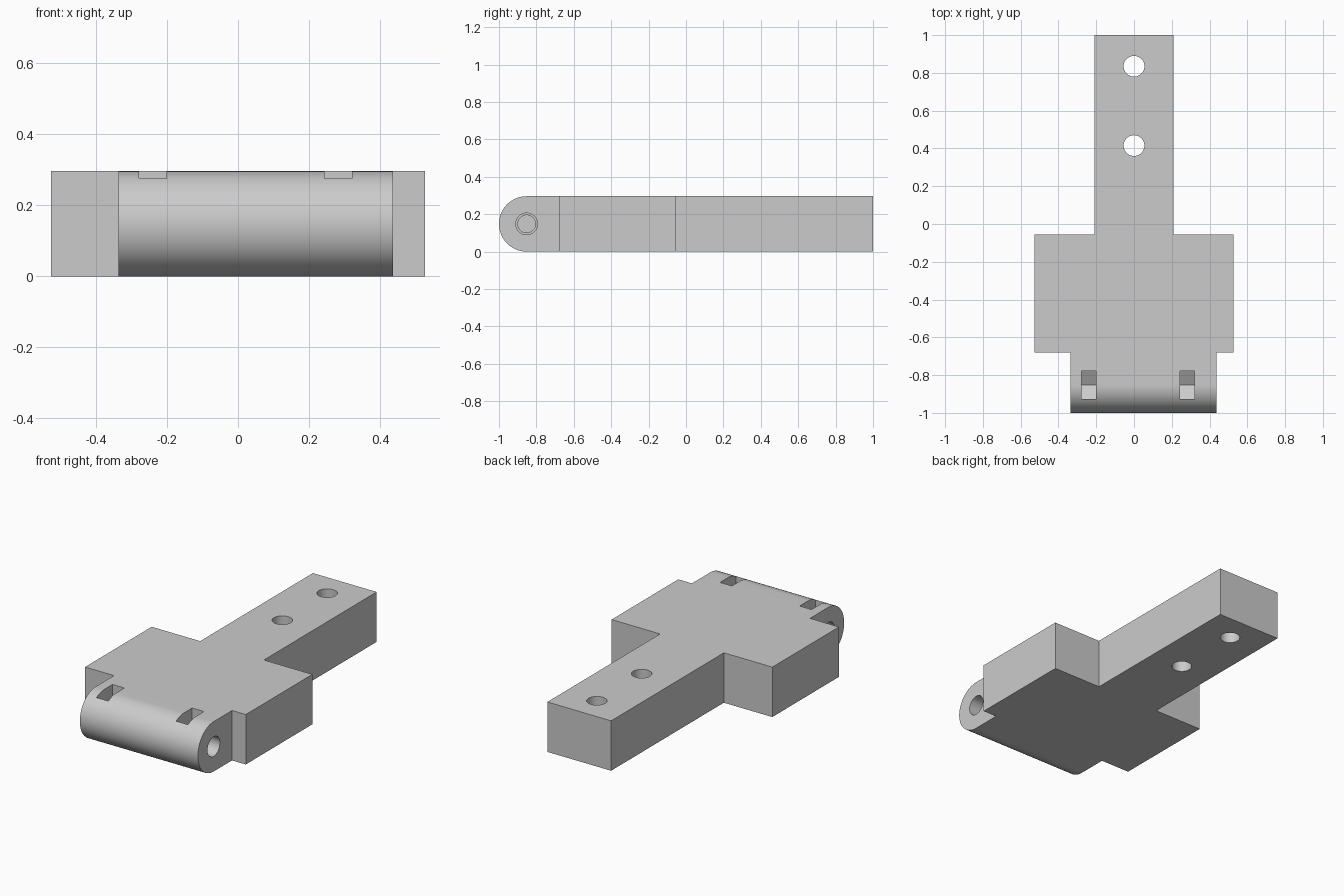
import bpy, bmesh, math
from mathutils import Vector

if "Cube" in bpy.data.objects:
    bpy.data.objects.remove(bpy.data.objects["Cube"], do_unlink=True)

H = 0.296                 # thickness of the whole part
R = H / 2                 # barrel radius
AXIS_Y = -1 + R           # pin axis
JOINT_Y = -0.68           # where barrel block meets plate

grey = bpy.data.materials.new("light grey")
grey.use_nodes = True
colour = (0.6, 0.6, 0.6, 1)
grey.diffuse_color = colour
grey.node_tree.nodes["Principled BSDF"].inputs["Base Color"].default_value = colour


def prism(name, outline, offset):
    """Extrude a closed outline of 3D points along offset."""
    bm = bmesh.new()
    face = bm.faces.new([bm.verts.new(p) for p in outline])
    new = bmesh.ops.extrude_face_region(bm, geom=[face])["geom"]
    bmesh.ops.translate(bm, vec=Vector(offset),
                        verts=[v for v in new if isinstance(v, bmesh.types.BMVert)])
    bmesh.ops.recalc_face_normals(bm, faces=bm.faces)
    mesh = bpy.data.meshes.new(name)
    bm.to_mesh(mesh)
    bm.free()
    mesh.materials.append(grey)
    obj = bpy.data.objects.new(name, mesh)
    bpy.context.collection.objects.link(obj)
    return obj


def arc(radius, start, end, steps):
    """Points on an arc, as pairs."""
    angles = [start + (end - start) * i / steps for i in range(steps + 1)]
    return [(radius * math.cos(a), radius * math.sin(a)) for a in angles]


def circle(radius):
    return arc(radius, 0, math.tau, 48)[:-1]


def along_x(name, profile, x0, x1):
    """Prism from a profile around the pin axis."""
    return prism(name, [(x0, AXIS_Y + y, R + z) for y, z in profile], (x1 - x0, 0, 0))


def cut(obj, cutters):
    """Subtract the cutters, bake the result, then remove them."""
    for c in cutters:
        c.hide_render = True
        mod = obj.modifiers.new(c.name, "BOOLEAN")
        mod.operation, mod.solver, mod.object = "DIFFERENCE", "EXACT", c
    graph = bpy.context.evaluated_depsgraph_get()
    mesh = bpy.data.meshes.new_from_object(obj.evaluated_get(graph))
    obj.modifiers.clear()
    obj.data = mesh
    for c in cutters:
        bpy.data.objects.remove(c, do_unlink=True)
    bpy.ops.object.select_all(action="DESELECT")
    obj.select_set(True)
    bpy.context.view_layer.objects.active = obj
    bpy.ops.object.shade_smooth_by_angle(angle=math.radians(25))


# Flat plate with its narrow tail, and two screw holes
right_half = [(0.527, JOINT_Y), (0.527, -0.056), (0.209, -0.056), (0.209, 1)]
plan = right_half + [(-x, y) for x, y in reversed(right_half)]
plate = prism("plate_and_tail", [(x, y, 0) for x, y in plan], (0, 0, H))
cut(plate, [prism("screw_hole", [(x, y + hole_y, -0.1) for x, y in circle(0.055)], (0, 0, 0.5))
            for hole_y in (0.415, 0.835)])

# Rounded hinge barrel
end = JOINT_Y - AXIS_Y
profile = [(end, R)] + arc(R, math.pi / 2, math.pi * 1.5, 48) + [(end, -R)]
barrel = along_x("hinge_barrel", profile, -0.337, 0.437)

# Nut slots with a pointed floor, and stepped pin holes from both ends
w = 0.075
slot = [(-w, 0.3), (-w, -w / math.sqrt(3)), (0, -2 * w / math.sqrt(3)),
        (w, -w / math.sqrt(3)), (w, 0.3)]
cutters = []
for slot_x, side in ((-0.24, -1), (0.282, 1)):
    cutters.append(along_x("nut_slot", slot, slot_x - 0.039, slot_x + 0.039))
    cutters.append(along_x("pin_hole", circle(0.058), slot_x, side * 0.6))
    cutters.append(along_x("pin_tip_hole", circle(0.047), slot_x, slot_x - side * 0.14))
cut(barrel, cutters)
